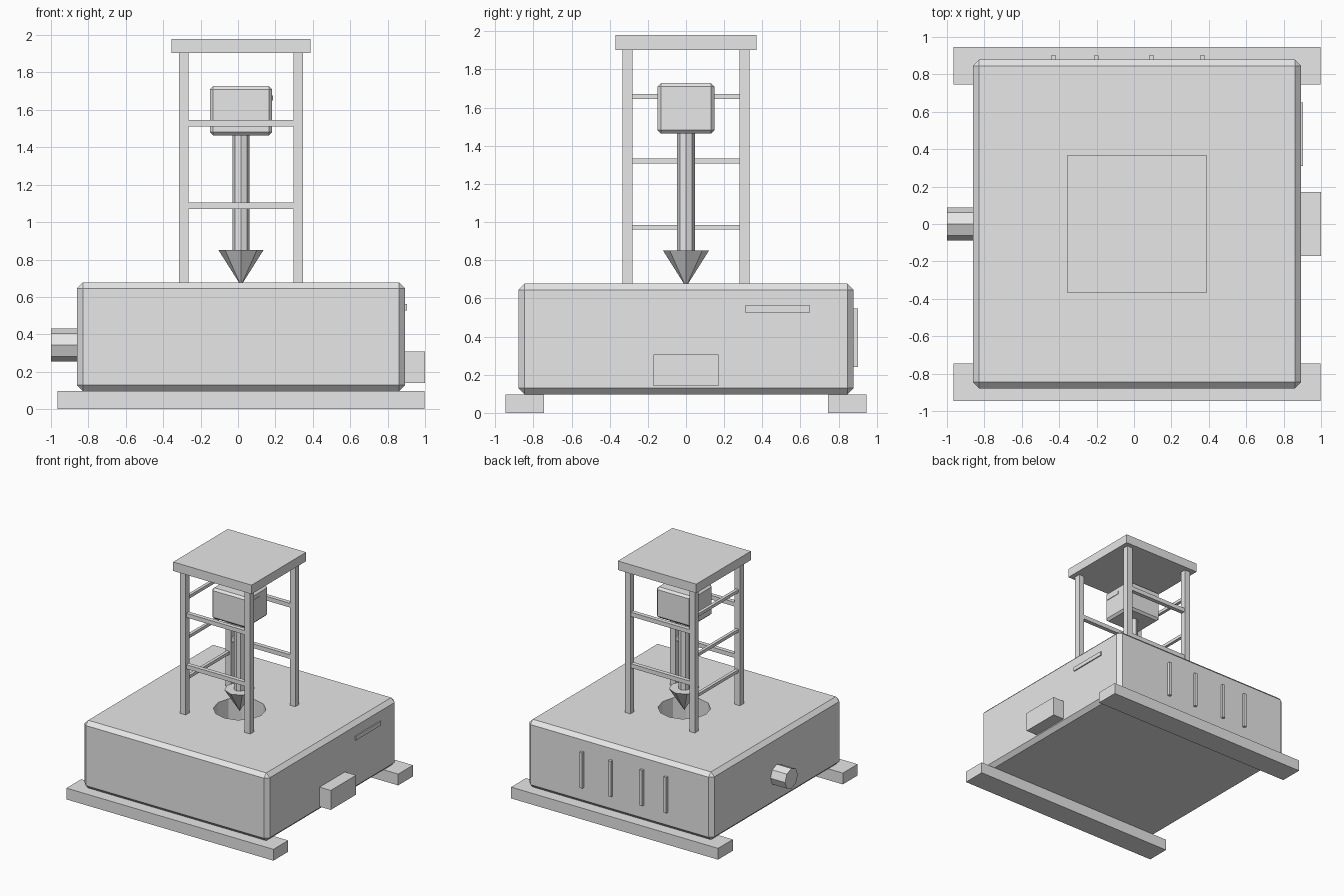
import bpy
from math import pi
from mathutils import Matrix

cube = bpy.data.objects.get("Cube")
if cube:
    bpy.data.objects.remove(cube, do_unlink=True)

# Single plain grey
grey = bpy.data.materials.new("plain_grey")
grey.use_nodes = True
grey.diffuse_color = (0.8, 0.8, 0.8, 1)
grey.node_tree.nodes["Principled BSDF"].inputs["Base Color"].default_value = (0.8, 0.8, 0.8, 1)

CX = 0.016   # axis of the rig


def finish(name):
    ob = bpy.context.object
    ob.name = ob.data.name = name
    ob.data.materials.append(grey)
    return ob


def box(name, x, y, z, bevel=0):
    """Box from (min, max) ranges, with optional chamfer."""
    bpy.ops.mesh.primitive_cube_add(size=1)
    ob = finish(name)
    size = [b - a for a, b in (x, y, z)]
    mid = [(a + b) / 2 for a, b in (x, y, z)]
    ob.data.transform(Matrix.Diagonal((*size, 1)))
    ob.location = mid
    if bevel:
        mod = ob.modifiers.new("chamfer", 'BEVEL')
        mod.width = bevel
        mod.segments = 1
    return ob


def around(c, half):
    return (c - half, c + half)


def cone(name, sides, r_low, r_high, z, x=CX):
    bpy.ops.mesh.primitive_cone_add(vertices=sides, radius1=r_low, radius2=r_high,
                                    depth=z[1] - z[0], location=(x, 0, sum(z) / 2))
    return finish(name)


# Base body with a round bore in its top
body = box("base_body", around(CX, 0.878), around(0, 0.879), (0.097, 0.678), 0.033)
cutter = cone("bore_cutter", 12, 0.205, 0.205, (0.28, 0.9))
cutter.hide_render = True
cutter.hide_viewport = True
cutter.display_type = 'WIRE'
bore = body.modifiers.new("bore", 'BOOLEAN')
bore.operation = 'DIFFERENCE'
bore.solver = 'EXACT'
bore.object = cutter

# Skids under the front and back edges
for side, s in (("front", -1), ("back", 1)):
    box(side + "_skid", around(CX, 0.982), around(s * 0.845, 0.1), (0, 0.097))

# Side fittings
box("control_box", (0.88, 1.0), around(0, 0.171), (0.14, 0.307))
box("body_label_plate", (0.89, 0.903), (0.31, 0.65), (0.527, 0.562))
bpy.ops.mesh.primitive_cylinder_add(vertices=8, radius=0.087, depth=0.16,
                                    location=(-0.92, 0, 0.343), rotation=(0, pi / 2, 0))
finish("outlet_pipe")

# Vent ribs on the back
for i, x in enumerate((-0.43, -0.202, 0.093, 0.366)):
    box(f"vent_rib_{i + 1}", around(x, 0.013), (0.87, 0.902), (0.24, 0.547))

# Tower posts and roof
POST = 0.306
for sx, a in ((-1, "right"), (1, "left")):
    for sy, b in ((-1, "front"), (1, "back")):
        box(f"{b}_{a}_post", around(CX + sx * POST, 0.026), around(sy * POST, 0.026), (0.66, 1.91))
box("tower_roof", around(CX, 0.372), around(0, 0.37), (1.903, 1.98))

# Cross bars front and back, ladder rungs on the right
for sy, b in ((-1, "front"), (1, "back")):
    for i, z in enumerate((1.088, 1.529)):
        box(f"{b}_bar_{i + 1}", around(CX, POST), around(sy * POST, 0.018), around(z, 0.018))
for i, z in enumerate((0.973, 1.319, 1.659)):
    box(f"ladder_rung_{i + 1}", around(CX - POST, 0.013), around(0, POST), around(z, 0.013))

# Drill head, shaft and bit
box("drill_motor", around(CX, 0.167), around(0, 0.15), (1.464, 1.728), 0.018)
box("motor_label_plate", (0.175, 0.188), (-0.12, 0.02), (1.65, 1.678))
cone("drill_shaft", 8, 0.046, 0.046, (0.84, 1.48))
cone("drill_bit", 8, 0, 0.12, (0.66, 0.85))
